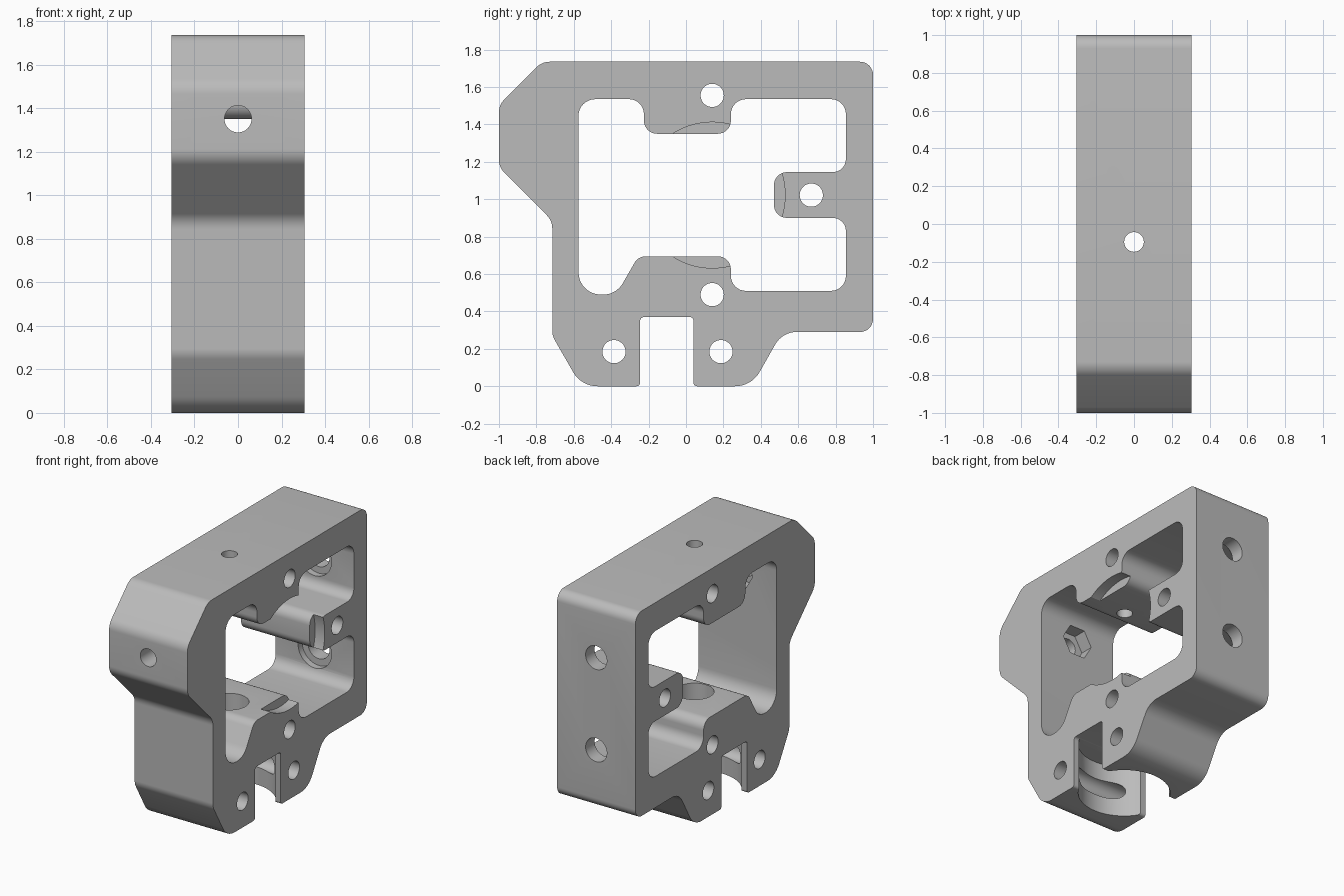
import bpy, bmesh, math
from mathutils import Vector, Matrix

cube = bpy.data.objects.get("Cube")
if cube:
    bpy.data.objects.remove(cube, do_unlink=True)

HALF = 0.305          # half thickness along x

grey = bpy.data.materials.new("light_grey")
grey.use_nodes = True
colour = (0.5, 0.5, 0.5, 1)
grey.diffuse_color = colour
for node in grey.node_tree.nodes:
    if node.type == 'BSDF_PRINCIPLED':
        node.inputs["Base Color"].default_value = colour


def fillet(corners, steps=8):
    """Round every (y, z, radius) corner of a closed outline."""
    out = []
    for i, (y, z, r) in enumerate(corners):
        p = Vector((y, z))
        a = (Vector(corners[i - 1][:2]) - p).normalized()
        b = (Vector(corners[(i + 1) % len(corners)][:2]) - p).normalized()
        half = a.angle(b) / 2
        centre = p + (a + b).normalized() * (r / math.sin(half))
        start = p + a * (r / math.tan(half)) - centre
        end = p + b * (r / math.tan(half)) - centre
        sweep = math.pi - 2 * half
        for k in range(steps + 1):
            t = k / steps
            v = (start * math.sin((1 - t) * sweep) + end * math.sin(t * sweep)) / math.sin(sweep)
            out.append(centre + v)
    return out


def finish(name, bm):
    bmesh.ops.recalc_face_normals(bm, faces=bm.faces)
    mesh = bpy.data.meshes.new(name)
    bm.to_mesh(mesh)
    bm.free()
    mesh.materials.append(grey)
    obj = bpy.data.objects.new(name, mesh)
    bpy.context.collection.objects.link(obj)
    return obj


def slab(name, corners, half):
    """Extrude a rounded side outline along x."""
    bm = bmesh.new()
    face = bm.faces.new([bm.verts.new((-half, p.x, p.y)) for p in fillet(corners)])
    ext = bmesh.ops.extrude_face_region(bm, geom=[face])
    verts = [g for g in ext["geom"] if isinstance(g, bmesh.types.BMVert)]
    bmesh.ops.translate(bm, verts=verts, vec=(2 * half, 0, 0))
    return finish(name, bm)


def rod(name, start, end, radius, sides=48):
    """Cylinder or prism between two points."""
    a, b = Vector(start), Vector(end)
    bm = bmesh.new()
    turn = (b - a).to_track_quat('Z', 'Y').to_matrix().to_4x4()
    bmesh.ops.create_cone(bm, cap_ends=True, segments=sides, radius1=radius,
                          radius2=radius, depth=(b - a).length,
                          matrix=Matrix.Translation((a + b) / 2) @ turn)
    return finish(name, bm)


def cut(target, cutter):
    mod = target.modifiers.new("cut", 'BOOLEAN')
    mod.operation = 'DIFFERENCE'
    mod.solver = 'EXACT'
    mod.object = cutter
    bpy.ops.object.select_all(action='DESELECT')
    bpy.context.view_layer.objects.active = target
    target.select_set(True)
    bpy.ops.object.modifier_apply(modifier=mod.name)
    bpy.data.objects.remove(cutter, do_unlink=True)


# Outer outline with the front bulge, two feet and the mounting slot
body = slab("housing_body", [
    (-0.77, 1.735, 0.1), (-1, 1.505, 0.1), (-1, 1.17, 0.1), (-0.715, 0.885, 0.1),
    (-0.715, 0.27, 0.1), (-0.56, 0, 0.15),
    (-0.245, 0, 0.02), (-0.245, 0.37, 0.02), (0.04, 0.37, 0.02), (0.04, 0, 0.02),
    (0.35, 0, 0.15), (0.515, 0.29, 0.13), (1, 0.29, 0.07), (1, 1.735, 0.07)], HALF)

# Central window, leaving bosses above, below and behind
cut(body, slab("window", [
    (-0.575, 1.535, 0.09), (-0.225, 1.535, 0.08), (-0.225, 1.35, 0.07),
    (0.24, 1.35, 0.07), (0.24, 1.535, 0.08), (0.855, 1.535, 0.08),
    (0.855, 1.145, 0.07), (0.47, 1.145, 0.07), (0.47, 0.9, 0.07), (0.855, 0.9, 0.07),
    (0.855, 0.51, 0.08), (0.24, 0.51, 0.08), (0.24, 0.695, 0.07),
    (-0.255, 0.695, 0.07), (-0.373, 0.49, 0.12), (-0.575, 0.49, 0.12)], 0.5))

# Round recess on one side of the bosses
cut(body, rod("bearing_recess", (0.23, 0.14, 1.022), (0.5, 0.14, 1.022), 0.39, 96))

# Vertical socket between the feet, feed hole above it
cut(body, rod("socket", (0, -0.1, -0.2), (0, -0.1, 0.369), 0.3, 80))
cut(body, rod("lower_feed_hole", (0, -0.095, 0.3), (0, -0.095, 0.9), 0.125))
cut(body, rod("upper_feed_hole", (0, -0.095, 1.2), (0, -0.095, 1.9), 0.052))

# Crosswise screw and pin holes
for y, z in ((0.14, 1.555), (0.67, 1.022), (0.14, 0.49), (-0.385, 0.185), (0.187, 0.185)):
    cut(body, rod("side_hole", (-0.5, y, z), (0.5, y, z), 0.062))

# Front screw hole with a hexagonal nut pocket inside
cut(body, rod("front_hole", (0, -1.2, 1.35), (0, -0.4, 1.35), 0.062))
pocket = rod("nut_pocket", (0, -0.67, 1.35), (0, -0.4, 1.35), 0.118, 6)
widest = max(v.co.x for v in pocket.data.vertices)
if widest < 0.11:      # keep flat sides on top and bottom
    pocket.data.transform(Matrix.Translation((0, 0, 1.35)) @ Matrix.Rotation(math.pi / 6, 4, 'Y')
                          @ Matrix.Translation((0, 0, -1.35)))
cut(body, pocket)

# Rear holes, counterbored on the inside
for z in (0.7, 1.35):
    cut(body, rod("rear_hole", (0, 0.7, z), (0, 1.2, z), 0.083))
    cut(body, rod("rear_counterbore", (0, 0.7, z), (0, 0.9, z), 0.13))

bpy.ops.object.select_all(action='DESELECT')
bpy.context.view_layer.objects.active = body
body.select_set(True)
bpy.ops.object.shade_smooth_by_angle(angle=math.radians(30))
